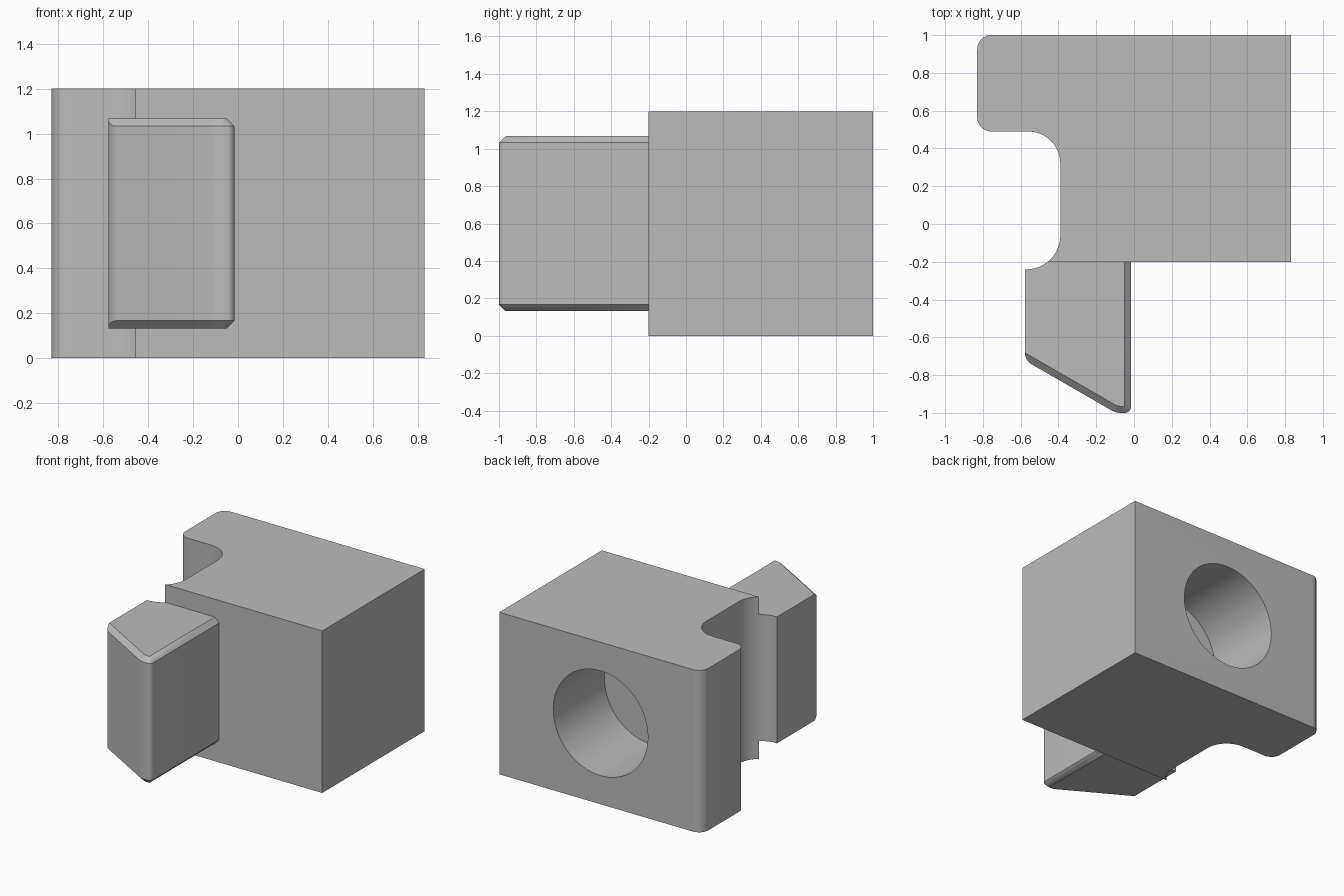
import bpy, bmesh
from math import radians, cos, sin, pi
from mathutils import Vector

cube = bpy.data.objects.get("Cube")
if cube:
    bpy.data.objects.remove(cube, do_unlink=True)

grey = bpy.data.materials.new("plain grey")
grey.use_nodes = True
grey.diffuse_color = (0.5, 0.5, 0.5, 1)
grey.node_tree.nodes["Principled BSDF"].inputs["Base Color"].default_value = (0.5, 0.5, 0.5, 1)


def arc(cx, cy, r, start, end, steps=10):
    angles = [radians(start + (end - start) * i / steps) for i in range(steps + 1)]
    return [Vector((cx + r * cos(a), cy + r * sin(a))) for a in angles]


def loft(name, rings):
    """Skin a stack of matching rings and cap both ends."""
    bm = bmesh.new()
    loops = [[bm.verts.new(p) for p in ring] for ring in rings]
    for low, high in zip(loops, loops[1:]):
        for i in range(len(low)):
            bm.faces.new((low[i - 1], low[i], high[i], high[i - 1]))
    bm.faces.new(loops[0][::-1])
    bm.faces.new(loops[-1])
    bmesh.ops.remove_doubles(bm, verts=bm.verts, dist=1e-4)
    bmesh.ops.recalc_face_normals(bm, faces=bm.faces)
    mesh = bpy.data.meshes.new(name)
    bm.to_mesh(mesh)
    bm.free()
    mesh.materials.append(grey)
    obj = bpy.data.objects.new(name, mesh)
    bpy.context.collection.objects.link(obj)
    return obj


def select_only(obj):
    bpy.ops.object.select_all(action='DESELECT')
    obj.select_set(True)
    bpy.context.view_layer.objects.active = obj


# Body: block with rounded left corners and a groove in its left side
groove_end = (-0.57, -0.06, 0.18)
outline = [Vector((0.83, -0.2)), Vector((0.83, 1))]
outline += arc(-0.755, 0.925, 0.075, 90, 180)
outline += arc(-0.755, 0.565, 0.075, 180, 270)
outline += arc(-0.56, 0.32, 0.17, 90, 0)
outline += arc(*groove_end, 0, -51)
body = loft("body", [[(p.x, p.y, z) for p in outline] for z in (0, 1.2)])

# Round blind hole in the back
bpy.ops.mesh.primitive_cylinder_add(vertices=64, radius=0.388, depth=0.8,
                                    location=(0, 0.8, 0.6), rotation=(pi / 2, 0, 0))
cutter = bpy.context.object
cutter.name = "hole_cutter"
cutter.hide_render = True
cutter.data.materials.append(grey)
select_only(body)
cut = body.modifiers.new("back_hole", 'BOOLEAN')
cut.operation = 'DIFFERENCE'
cut.object = cutter
cut.solver = 'EXACT'
bpy.ops.object.modifier_apply(modifier=cut.name)
bpy.data.objects.remove(cutter, do_unlink=True)

# Tongue: slanted bolt, chamfered along its slope, tip and right side
bevel = 0.035
outer = [Vector((-0.44, -0.19))] + arc(*groove_end, -51, -90) + [Vector((-0.577, -0.24))]
inner = [p.copy() for p in outer]
corner = Vector((-0.577, -0.682))
slope = Vector((cos(radians(30)), -sin(radians(30))))
for p in arc(corner.x + 0.07, corner.y, 0.07, 180, 240):
    outer.append(p)
    inner.append(corner + slope * (p - corner).dot(slope))
for cx, cy, r, start, end in ((-0.069, -0.9, 0.1, 240, 270), (-0.05, -0.965, bevel, 270, 360)):
    outer += arc(cx, cy, r, start, end)
    inner += arc(cx, cy, r - bevel, start, end)
outer.append(Vector((-0.015, -0.19)))
inner.append(Vector((-0.05, -0.19)))

low, high = 0.132, 1.068
drops = [(a - b).length for a, b in zip(outer, inner)]
tongue = loft("tongue", [
    [(p.x, p.y, low) for p in inner],
    [(p.x, p.y, low + d) for p, d in zip(outer, drops)],
    [(p.x, p.y, high - d) for p, d in zip(outer, drops)],
    [(p.x, p.y, high) for p in inner]])

for part in (body, tongue):
    select_only(part)
    bpy.ops.object.shade_smooth_by_angle(angle=radians(28))
